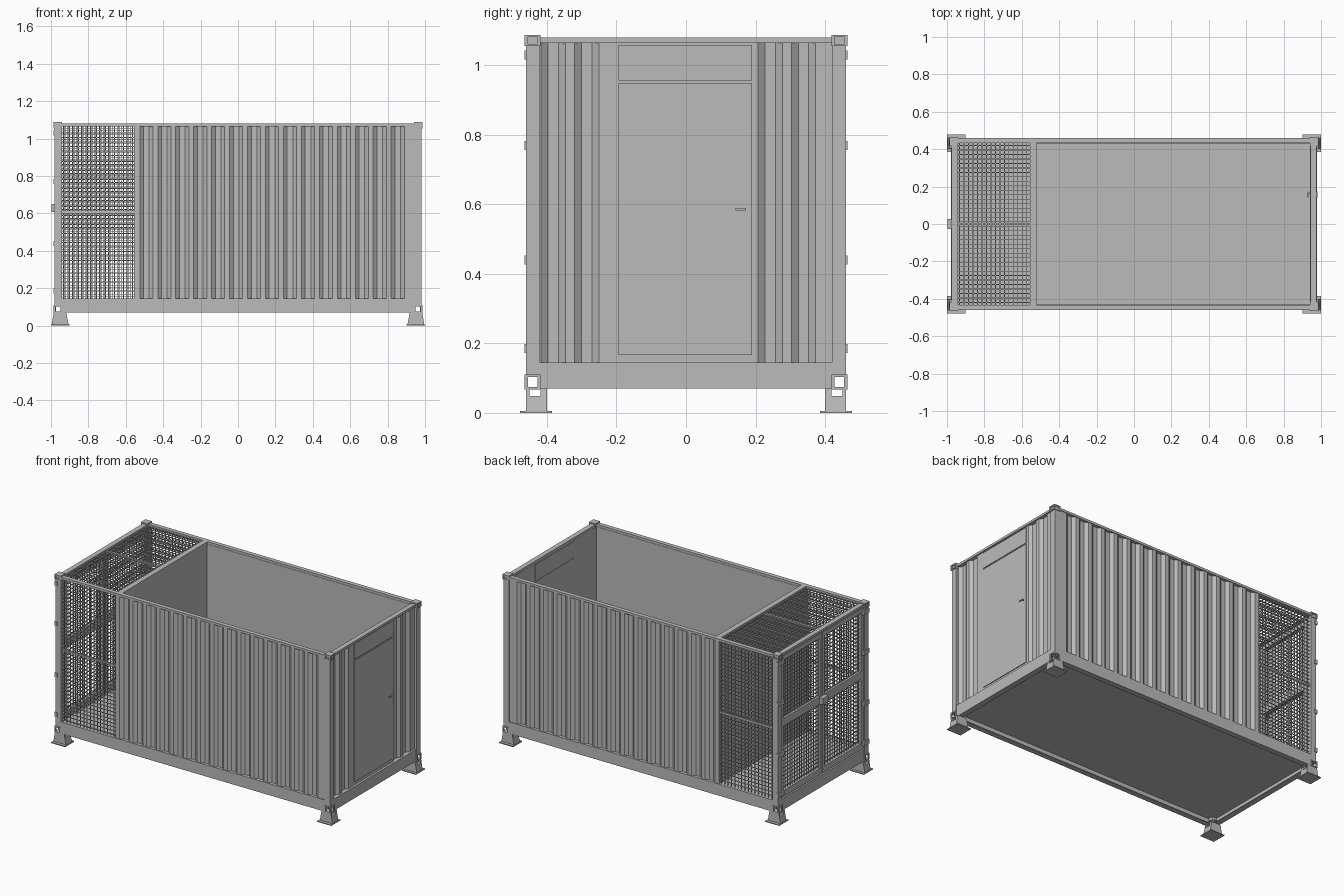
import bpy
import bmesh
from mathutils import Matrix, Vector

if "Cube" in bpy.data.objects:
    bpy.data.objects.remove(bpy.data.objects["Cube"], do_unlink=True)

grey = bpy.data.materials.new("plain_grey")
grey.use_nodes = True
grey.diffuse_color = (0.5, 0.5, 0.5, 1)
grey.node_tree.nodes["Principled BSDF"].inputs["Base Color"].default_value = (0.5, 0.5, 0.5, 1)

SIGNS = (-1, 1)
CORNERS = [(sx, sy) for sx in SIGNS for sy in SIGNS]
FLOOR, TOP, ROOF = 0.145, 1.065, 1.08   # floor level, underside and top of the roof rails
DIVIDE = -0.555                         # where the mesh yard meets the cabin


def finish(name, bm):
    bmesh.ops.recalc_face_normals(bm, faces=bm.faces)
    mesh = bpy.data.meshes.new(name)
    bm.to_mesh(mesh)
    bm.free()
    mesh.materials.append(grey)
    ob = bpy.data.objects.new(name, mesh)
    bpy.context.collection.objects.link(ob)
    return ob


def box(bm, x, y, z):
    """Axis-aligned box from (low, high) pairs."""
    size = [abs(r[1] - r[0]) for r in (x, y, z)]
    mid = Vector([(r[0] + r[1]) / 2 for r in (x, y, z)])
    bmesh.ops.create_cube(bm, size=1, matrix=Matrix.Translation(mid) @ Matrix.Diagonal((*size, 1)))


def flip(s, a, b):
    return (s * a, s * b)


def boxes(name, items):
    bm = bmesh.new()
    for item in items:
        box(bm, *item)
    return finish(name, bm)


def prism(bm, points, direction):
    """Extrude a closed loop of points along a direction."""
    face = bm.faces.new([bm.verts.new(p) for p in points])
    out = bmesh.ops.extrude_face_region(bm, geom=[face], use_keep_orig=True)
    verts = [g for g in out["geom"] if isinstance(g, bmesh.types.BMVert)]
    bmesh.ops.translate(bm, verts=verts, vec=direction)


def corrugated(name, start, end, lead, outer, inner, place):
    """Sheet with a trapezoid outer face and a flat lining; place maps (along, out) to x, y."""
    line, u = [(start, outer)], start + lead
    while u + 0.07 < end:
        line += [(u, outer), (u + 0.02, outer - 0.016),
                 (u + 0.05, outer - 0.016), (u + 0.07, outer)]
        u += 0.096
    line += [(end, outer), (end, inner), (start, inner)]
    bm = bmesh.new()
    prism(bm, [(*place(a, o), FLOOR) for a, o in line], (0, 0, TOP - FLOOR))
    return finish(name, bm)


def grid(name, u, v, place, shift=0.0, pitch=0.024, wire=0.002):
    """Welded wire panel; place turns (u range, v range, depth range) into a box."""
    items = []
    for (lo, hi), across in ((u, False), (v, True)):
        p = lo + pitch * (0.5 + shift)
        while p < hi:
            r, d = (p - wire, p + wire), (-wire, wire)
            items.append(place(u, r, d) if across else place(r, v, d))
            p += pitch
    # Stiffening rod through the middle
    m = (v[0] + v[1]) / 2
    items.append(place(u, (m - 0.005, m + 0.005), (-0.005, 0.005)))
    return boxes(name, items)


# Floor and the channel beams around it
boxes("floor", [((-0.975, 0.975), (-0.455, 0.455), (0.12, 0.143))])
beams = []
for s in SIGNS:
    beams.append(((-0.942, 0.942), flip(s, 0.454, 0.46), (0.07, FLOOR)))
    beams.append((flip(s, 0.972, 0.978), (-0.42, 0.42), (0.07, FLOOR)))
    for z in ((0.07, 0.075), (0.139, FLOOR)):
        beams.append(((-0.942, 0.942), flip(s, 0.425, 0.46), z))
        beams.append((flip(s, 0.942, 0.978), (-0.42, 0.42), z))
boxes("base_beams", beams)

# Corner posts and roof rails
boxes("corner_posts", [(flip(sx, 0.94, 0.98), flip(sy, 0.42, 0.46), (0.108, 1.07))
                       for sx, sy in CORNERS])
rails = []
for s in SIGNS:
    rails.append(((-0.95, 0.95), flip(s, 0.432, 0.46), (TOP, ROOF)))
    rails.append((flip(s, 0.943, 0.975), (-0.43, 0.43), (TOP, ROOF)))
rails.append(((DIVIDE, -0.52), (-0.435, 0.435), (TOP - 0.01, ROOF)))
boxes("roof_rails", rails)

# Corner castings, open on the sides
for label, low, high, core in (("lower", 0.068, 0.11, False), ("upper", 1.055, 1.088, True)):
    parts = []
    for sx, sy in CORNERS:
        x, y = flip(sx, 0.94, 0.986), flip(sy, 0.418, 0.464)
        parts += [(x, y, (low, low + 0.007)), (x, y, (high - 0.007, high))]
        for a in (0.94, 0.977):
            for b in (0.418, 0.455):
                parts.append((flip(sx, a, a + 0.009), flip(sy, b, b + 0.009), (low, high)))
        if core:
            parts.append((flip(sx, 0.945, 0.98), flip(sy, 0.423, 0.458), (low, high - 0.002)))
    boxes(label + "_castings", parts)

# Flared feet: plate, tapered block and two cheeks that leave a slot
bm = bmesh.new()
for sx, sy in CORNERS:
    box(bm, flip(sx, 0.9, 1.0), flip(sy, 0.385, 0.478), (0, 0.006))

    def taper(z0, z1, y0, y1):
        def edge(z):
            return 0.905 + 0.2 * z, 0.997 - 0.17 * z
        (a, b), (c, d) = edge(z0), edge(z1)
        loop = [(a, z0), (b, z0), (d, z1), (c, z1)]
        prism(bm, [(sx * x, sy * y0, z) for x, z in loop], (0, sy * (y1 - y0), 0))

    taper(0.006, 0.048, 0.4, 0.46)
    taper(0.048, 0.07, 0.4, 0.418)
    taper(0.048, 0.07, 0.45, 0.46)
finish("feet", bm)

# Corrugated cabin walls
for s, label in ((-1, "front"), (1, "back")):
    corrugated(label + "_wall", DIVIDE, 0.942, 0.03, 0.456, 0.43, lambda a, o, s=s: (a, s * o))
for label, y0, y1 in (("front", -0.432, -0.198), ("back", 0.192, 0.432)):
    corrugated("door_end_" + label + "_panel", y0, y1, 0.015, 0.966, 0.942, lambda a, o: (o, a))

# Partition between cabin and yard
boxes("partition", [((DIVIDE, -0.522), (-0.43, 0.43), (0.14, TOP))])

# Entrance door with the panel above it
boxes("door_frame", [((0.944, 0.964), (-0.2, 0.195), (FLOOR, TOP))])
boxes("door", [((0.94, 0.969), (-0.194, 0.19), (0.167, 0.949))])
boxes("door_top_panel", [((0.94, 0.969), (-0.194, 0.19), (0.957, 1.059))])
handle = []
for s, near, far in ((1, 0.969, 0.982), (-1, 0.94, 0.927)):
    handle.append(((near, far), (0.164, 0.172), (0.583, 0.589)))
    handle.append(((far - s * 0.005, far), (0.143, 0.173), (0.583, 0.589)))
boxes("door_handle", handle)

# Wire mesh on the yard sides, roof and gates
yard = (-0.945, DIVIDE)
for s, label, shift in ((-1, "front", 0.0), (1, "back", 0.35)):
    grid(label + "_mesh", yard, (FLOOR, TOP),
         lambda u, v, d, s=s: (u, (s * 0.445 + d[0], s * 0.445 + d[1]), v), shift)
grid("roof_mesh", yard, (-0.432, 0.432),
     lambda u, v, d: (u, v, (1.07 + d[0], 1.07 + d[1])))
grid("gate_mesh", (-0.42, 0.42), (FLOOR, TOP),
     lambda u, v, d: ((-0.96 + d[0], -0.96 + d[1]), u, v))

# Double gates: frame bars for both leaves
gate, x = [], (-0.973, -0.947)
for s in SIGNS:
    for a, b in ((0.003, 0.025), (0.396, 0.419)):
        gate.append((x, flip(s, a, b), (0.15, 1.06)))
    for z in ((0.15, 0.19), (0.605, 0.655), (1.03, 1.06)):
        gate.append((x, flip(s, 0.003, 0.419), z))
boxes("gates", gate)

# Gate hinges and lock box
boxes("gate_hinges", [((-0.987, -0.967), flip(s, 0.405, 0.464), (z - 0.013, z + 0.013))
                      for s in SIGNS for z in (0.185, 0.44, 0.77, 1.03)])
boxes("gate_lock", [((-0.998, -0.97), (-0.028, 0.028), (0.608, 0.65))])
